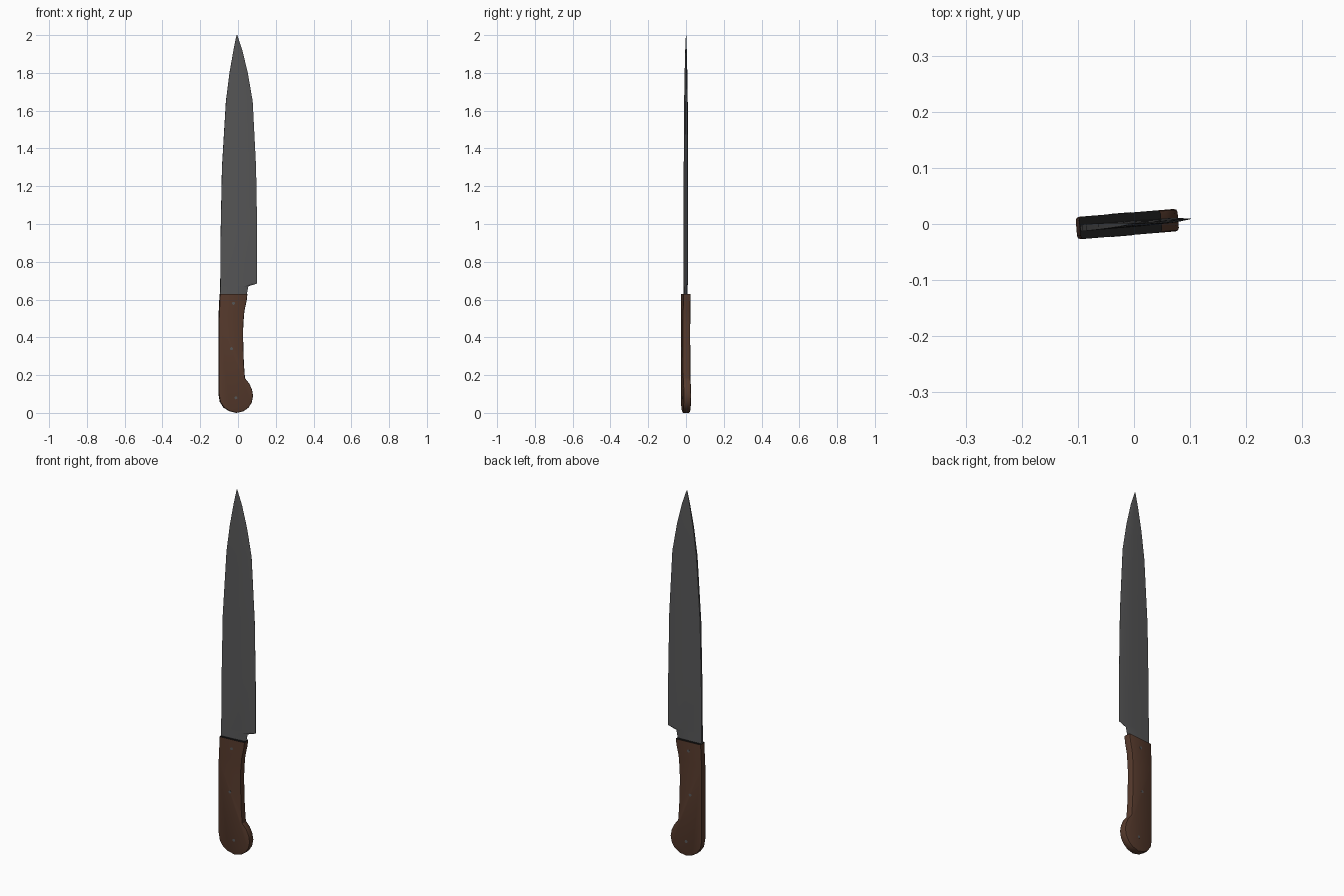
import bpy, bmesh, math
from mathutils import Matrix

if "Cube" in bpy.data.objects:
    bpy.data.objects.remove(bpy.data.objects["Cube"])

YAW = Matrix.Translation((0.002, 0.001, 0)) @ Matrix.Rotation(math.radians(4.7), 4, 'Z')


def material(name, rgb):
    m = bpy.data.materials.new(name)
    m.diffuse_color = (*rgb, 1)
    m.use_nodes = True
    m.node_tree.nodes["Principled BSDF"].inputs["Base Color"].default_value = m.diffuse_color
    return m


steel = material("steel", (0.095, 0.095, 0.097))
wood = material("brown wood", (0.095, 0.043, 0.026))
black = material("black collar", (0.006, 0.006, 0.006))


def finish(bm, name, mats, angle=30):
    bmesh.ops.recalc_face_normals(bm, faces=bm.faces)
    bm.transform(YAW)
    me = bpy.data.meshes.new(name)
    bm.to_mesh(me)
    bm.free()
    for m in mats:
        me.materials.append(m)
    ob = bpy.data.objects.new(name, me)
    bpy.context.collection.objects.link(ob)
    bpy.ops.object.select_all(action='DESELECT')
    bpy.context.view_layer.objects.active = ob
    ob.select_set(True)
    bpy.ops.object.shade_smooth_by_angle(angle=math.radians(angle))
    return ob


# blade: rows of (z, spine x, edge x, thickness factor), tapering to the edge
rows = [(0.60, -0.097, 0.040, 1), (0.63, -0.097, 0.045, 1), (0.67, -0.096, 0.053, 1),
        (0.685, -0.096, 0.10, 1), (0.95, -0.094, 0.10, 1), (1.3, -0.087, 0.094, 1),
        (1.65, -0.066, 0.076, 0.9), (1.8, -0.047, 0.05, 0.75),
        (1.92, -0.026, 0.021, 0.5), (2.0, -0.010, -0.006, 0.15)]
columns = [(0, 0.006), (0.5, 0.006), (0.85, 0.0042), (1, 0.0004)]
bm = bmesh.new()
rings = []
for z, a, b, t in rows:
    front = [bm.verts.new((a + (b - a) * f, -h * t, z)) for f, h in columns]
    back = [bm.verts.new((a + (b - a) * f, h * t, z)) for f, h in reversed(columns)]
    rings.append(front + back)
n = len(rings[0])
for lo, hi in zip(rings, rings[1:]):
    for i in range(n):
        j = (i + 1) % n
        bm.faces.new((lo[i], lo[j], hi[j], hi[i]))
bm.faces.new(rings[0])
bm.faces.new(rings[-1])
finish(bm, "blade", [steel], 20)

# handle: extruded outline with a finger hollow and round butt
outline = [(-0.099, 0.63), (-0.105, 0.5), (-0.105, 0.1), (-0.098, 0.058), (-0.078, 0.028),
           (-0.05, 0.01), (-0.012, 0.0), (0.025, 0.008), (0.053, 0.028), (0.07, 0.055),
           (0.077, 0.09), (0.071, 0.124), (0.057, 0.155), (0.034, 0.183), (0.028, 0.26),
           (0.024, 0.4), (0.025, 0.47), (0.031, 0.54), (0.043, 0.595), (0.047, 0.63)]
bm = bmesh.new()
face = bm.faces.new([bm.verts.new((x, -0.02, z)) for x, z in outline])
new = bmesh.ops.extrude_face_region(bm, geom=[face], use_keep_orig=True)["geom"]
bmesh.ops.translate(bm, vec=(0, 0.04, 0),
                    verts=[g for g in new if isinstance(g, bmesh.types.BMVert)])
bmesh.ops.recalc_face_normals(bm, faces=bm.faces)
rim = [e for e in bm.edges
       if abs(e.verts[0].co.y - e.verts[1].co.y) < 1e-4
       and min(v.co.z for v in e.verts) < 0.629]
bmesh.ops.bevel(bm, geom=rim, offset=0.006, segments=2, profile=0.5, affect='EDGES')
bm.normal_update()
# dark end where the blade enters
for f in bm.faces:
    if f.calc_center_median().z > 0.625 and abs(f.normal.z) > 0.9:
        f.material_index = 1
finish(bm, "handle", [wood, black])

# rivets through the handle
for k, (x, z) in enumerate([(-0.028, 0.58), (-0.038, 0.34), (-0.015, 0.08)]):
    bm = bmesh.new()
    bmesh.ops.create_cone(bm, cap_ends=True, segments=12, radius1=0.008, radius2=0.008,
                          depth=0.0412,
                          matrix=Matrix.Translation((x, 0, z)) @ Matrix.Rotation(math.pi / 2, 4, 'X'))
    finish(bm, f"rivet_{k + 1}", [steel])
